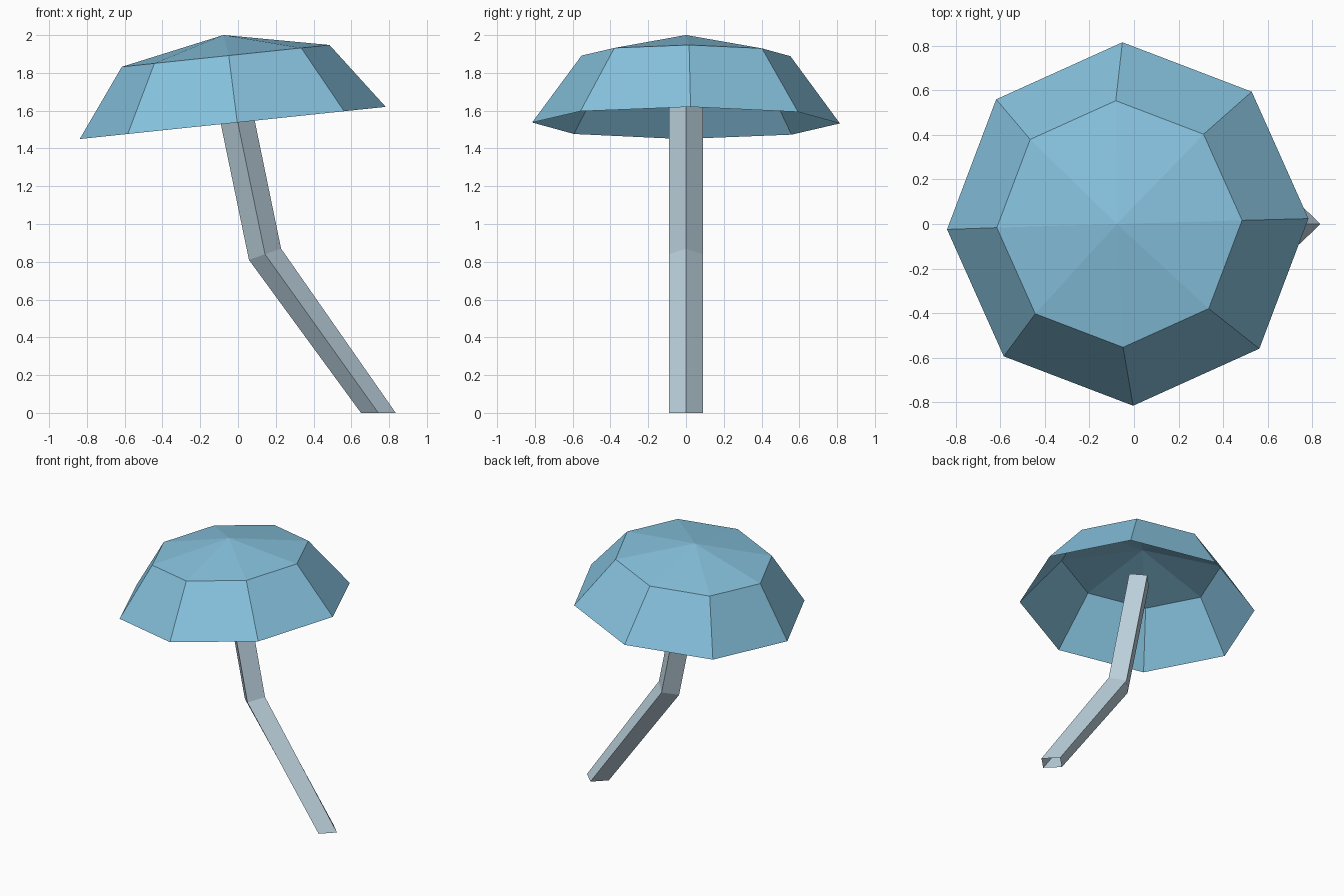
import bpy, bmesh, math
from mathutils import Matrix, Vector

if "Cube" in bpy.data.objects:
    bpy.data.objects.remove(bpy.data.objects["Cube"])


def material(name, rgb):
    m = bpy.data.materials.new(name)
    m.diffuse_color = (*rgb, 1)
    m.use_nodes = True
    m.node_tree.nodes["Principled BSDF"].inputs["Base Color"].default_value = m.diffuse_color
    return m


def finish(bm, name, mat):
    me = bpy.data.meshes.new(name)
    bm.to_mesh(me)
    bm.free()
    me.materials.append(mat)
    ob = bpy.data.objects.new(name, me)
    bpy.context.collection.objects.link(ob)
    return ob


def bridge(bm, low, high):
    n = len(low)
    for i in range(n):
        j = (i + 1) % n
        bm.faces.new((low[i], low[j], high[j], high[i]))


blue = material("cap blue", (0.24, 0.54, 0.73))
pale = material("stem pale blue grey", (0.50, 0.64, 0.72))

# Cap: open eight-sided shell, tilted up towards +x
SIDES = 8
bm = bmesh.new()
rings = []
for radius, z in ((0.815, 0.0), (0.553, 0.357)):
    rings.append([bm.verts.new((radius * math.cos(math.tau * i / SIDES),
                                radius * math.sin(math.tau * i / SIDES), z))
                  for i in range(SIDES)])
bridge(bm, *rings)
apex = bm.verts.new((0, 0, 0.468))
for i in range(SIDES):
    bm.faces.new((rings[1][i], rings[1][(i + 1) % SIDES], apex))
bm.transform(Matrix.Translation((-0.028, 0, 1.535))
             @ Matrix.Rotation(math.radians(-6), 4, 'Y')
             @ Matrix.Rotation(math.radians(1.7), 4, 'Z'))
finish(bm, "mushroom_cap", blue)

# Stem: bent open tube of diamond section (centre, half-width direction in x/z)
bm = bmesh.new()
sections = []
for centre, side in (((0.743, 0, 0), (0.092, 0, 0)),
                     ((0.143, 0, 0.84), (0.085, 0, 0.03)),
                     ((-0.045, 0, 1.75), (0.088, 0, 0.018))):
    c, s, d = Vector(centre), Vector(side), Vector((0, 0.09, 0))
    sections.append([bm.verts.new(p) for p in (c + s, c + d, c - s, c - d)])
for low, high in zip(sections, sections[1:]):
    bridge(bm, low, high)
finish(bm, "mushroom_stem", pale)
